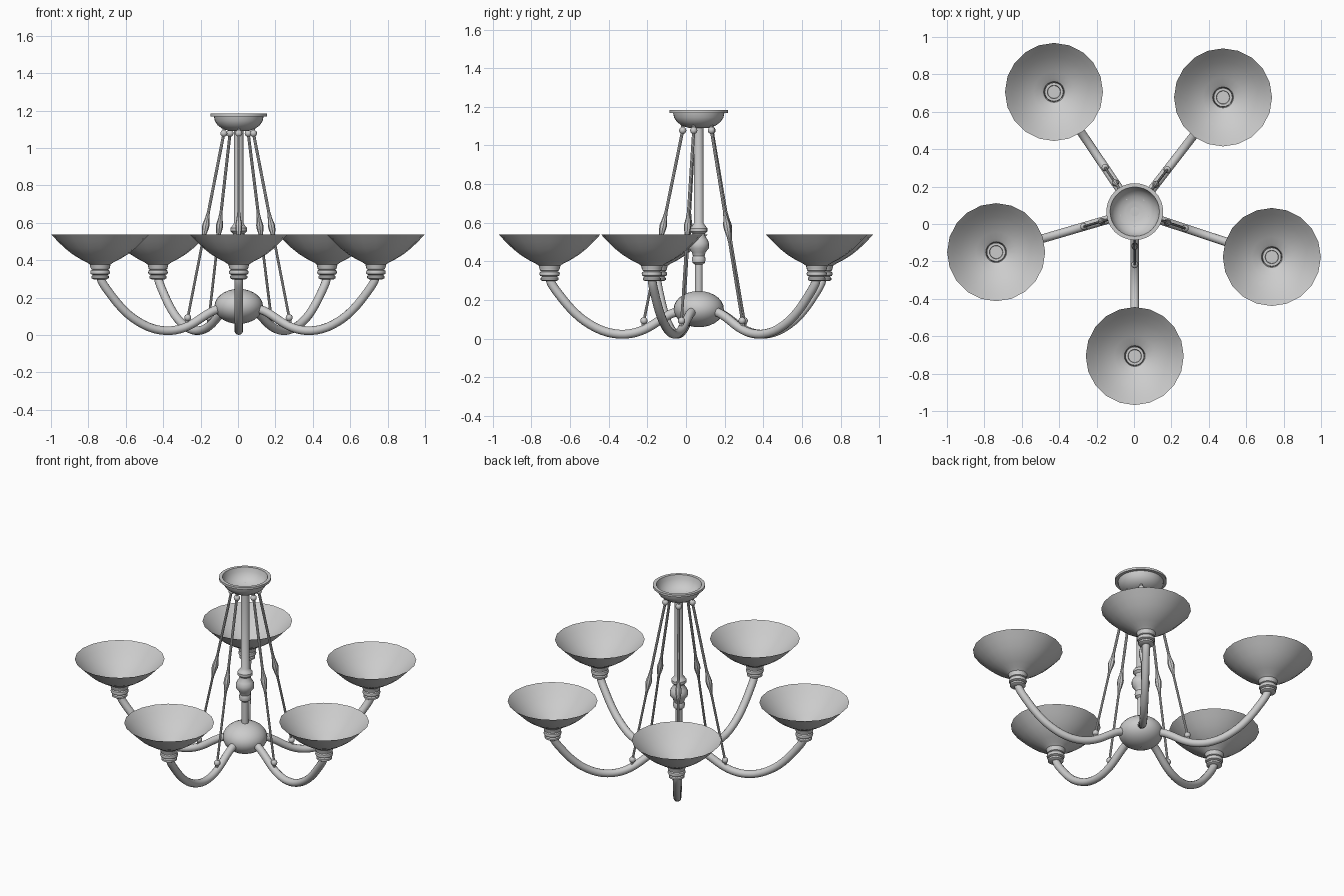
import bpy, math
from mathutils import Vector

if "Cube" in bpy.data.objects:
    bpy.data.objects.remove(bpy.data.objects["Cube"])

CY = 0.07                                  # chandelier axis is set back from y = 0
ANGLES = [-90, -18.3, 52.3, 124.0, 196.3]  # arm directions
ARM_R = 0.772


def finish(name, verts, faces):
    me = bpy.data.meshes.new(name)
    me.from_pydata(verts, [], faces)
    ob = bpy.data.objects.new(name, me)
    bpy.context.collection.objects.link(ob)
    bpy.context.view_layer.objects.active = ob
    for o in bpy.context.selected_objects:
        o.select_set(False)
    ob.select_set(True)
    bpy.ops.object.shade_smooth_by_angle(angle=math.radians(35))
    return ob


def lathe(name, profile, base, direction=(0, 0, 1), seg=20):
    """Revolve (radius, height) pairs about an axis from base."""
    q = Vector((0, 0, 1)).rotation_difference(Vector(direction))
    base = Vector(base)
    verts, faces, n = [], [], seg
    for r, h in profile:
        for i in range(n):
            a = 2 * math.pi * i / n
            verts.append(base + q @ Vector((r * math.cos(a), r * math.sin(a), h)))
    for k in range(len(profile) - 1):
        for i in range(n):
            j = (i + 1) % n
            faces.append((k*n + i, k*n + j, k*n + n + j, k*n + n + i))
    return finish(name, verts, faces)


def polar(a, r, z):
    return Vector((r * math.cos(a), CY + r * math.sin(a), z))


def ball(r, h, steps=6):
    return [(max(r * math.sin(math.pi * i / steps), 0.0004),
             h - r * math.cos(math.pi * i / steps)) for i in range(steps + 1)]


def arm_curve(t_pts, sub=4):
    """Catmull-Rom smoothing of (r, z) points."""
    p = [Vector(v) for v in t_pts]
    p = [2*p[0] - p[1]] + p + [2*p[-1] - p[-2]]
    out = []
    for i in range(1, len(p) - 2):
        a, b, c, d = p[i-1:i+3]
        for s in range(sub):
            t = s / sub
            out.append(0.5 * (2*b + (c-a)*t + (2*a-5*b+4*c-d)*t*t + (3*b-a-3*c+d)*t**3))
    return out + [p[-2]]


def tube(name, path, ang, rad, seg=12):
    """Sweep a circle along an (r, z) path lying in a vertical plane."""
    verts, faces = [], []
    side = Vector((-math.sin(ang), math.cos(ang), 0))
    pts = [polar(ang, p[0], p[1]) for p in path]
    for k, p in enumerate(pts):
        tan = (pts[min(k+1, len(pts)-1)] - pts[max(k-1, 0)]).normalized()
        up = side.cross(tan)
        for i in range(seg):
            a = 2 * math.pi * i / seg
            verts.append(p + rad * (math.cos(a) * side + math.sin(a) * up))
    for k in range(len(pts) - 1):
        for i in range(seg):
            j = (i + 1) % seg
            faces.append((k*seg + i, k*seg + j, k*seg + seg + j, k*seg + seg + i))
    faces.append(tuple(range(seg))[::-1])
    faces.append(tuple(range((len(pts)-1)*seg, len(pts)*seg)))
    return finish(name, verts, faces)


# Ceiling canopy: open bowl with a thin flange
lathe("canopy", [(0.0004, 1.096), (0.05, 1.098), (0.085, 1.108), (0.112, 1.128), (0.128, 1.152),
                 (0.133, 1.176), (0.152, 1.176), (0.152, 1.19), (0.132, 1.19), (0.126, 1.165),
                 (0.11, 1.136), (0.083, 1.116), (0.05, 1.106), (0.0004, 1.104)],
      (0, CY, 0), seg=32)

# Central rod with turned baluster
lathe("center_rod", [(0.02, 0.22), (0.02, 0.39), (0.032, 0.40), (0.036, 0.42), (0.03, 0.435),
                     (0.036, 0.455), (0.052, 0.475), (0.054, 0.50), (0.046, 0.52), (0.032, 0.54),
                     (0.032, 0.55), (0.045, 0.562), (0.045, 0.578), (0.034, 0.592), (0.025, 0.605),
                     (0.025, 1.106), (0.0004, 1.106)], (0, CY, 0), seg=16)

# Flattened hub ball
lathe("hub", [(r, 0.16 + h * 0.72) for r, h in ball(0.13, 0, 14)], (0, CY, 0), seg=28)

ARM = [(0.09, 0.152), (0.14, 0.137), (0.19, 0.11), (0.26, 0.066), (0.33, 0.038), (0.41, 0.03),
       (0.50, 0.049), (0.59, 0.098), (0.66, 0.16), (0.72, 0.232), (0.758, 0.285), (ARM_R, 0.32)]
ARM_PATH = arm_curve(ARM, 3)

for n, deg in enumerate(ANGLES, 1):
    a = math.radians(deg)
    at = polar(a, ARM_R, 0)
    tube(f"arm_{n}", ARM_PATH, a, 0.023)
    # Socket rings below the shade
    lathe(f"socket_{n}", [(0.0004, 0.305), (0.036, 0.305), (0.046, 0.311), (0.046, 0.322), (0.038, 0.328),
                          (0.05, 0.333), (0.053, 0.342), (0.05, 0.352), (0.042, 0.356), (0.05, 0.36),
                          (0.05, 0.378), (0.036, 0.378), (0.034, 0.368), (0.0004, 0.368)], at)
    # Open flared shade
    lathe(f"shade_{n}", [(0.051, 0.365), (0.056, 0.385), (0.074, 0.397), (0.108, 0.414), (0.15, 0.44),
                         (0.19, 0.472), (0.228, 0.509), (0.262, 0.545)], at)
    # Slanted stay with spindle bulge and end balls
    top, bot = polar(a, 0.083, 1.085), polar(a, 0.286, 0.09)
    v = top - bot
    L = v.length
    lathe(f"stay_{n}", [(0.007, 0), (0.007, 0.42), (0.009, 0.45), (0.018, 0.495), (0.019, 0.515),
                        (0.012, 0.55), (0.008, 0.585), (0.008, L)], bot, v, 8)
    lathe(f"stay_top_ball_{n}", ball(0.019, 0), top, v, 12)
    lathe(f"stay_top_peg_{n}", [(0.008, 0), (0.008, 0.03), (0.0004, 0.03)], top, seg=8)
    lathe(f"stay_foot_ball_{n}", ball(0.019, 0.01), bot, v, 12)
    lathe(f"stay_foot_peg_{n}", [(0.01, -0.035), (0.01, 0.0)], bot, seg=8)

# Rest on the ground, centred
bpy.context.view_layer.update()
co = [v.co for o in bpy.data.objects for v in o.data.vertices]
shift = Vector([-(min(c[i] for c in co) + max(c[i] for c in co)) / 2 for i in range(2)]
               + [-min(c[2] for c in co)])
for o in bpy.data.objects:
    o.location = shift
